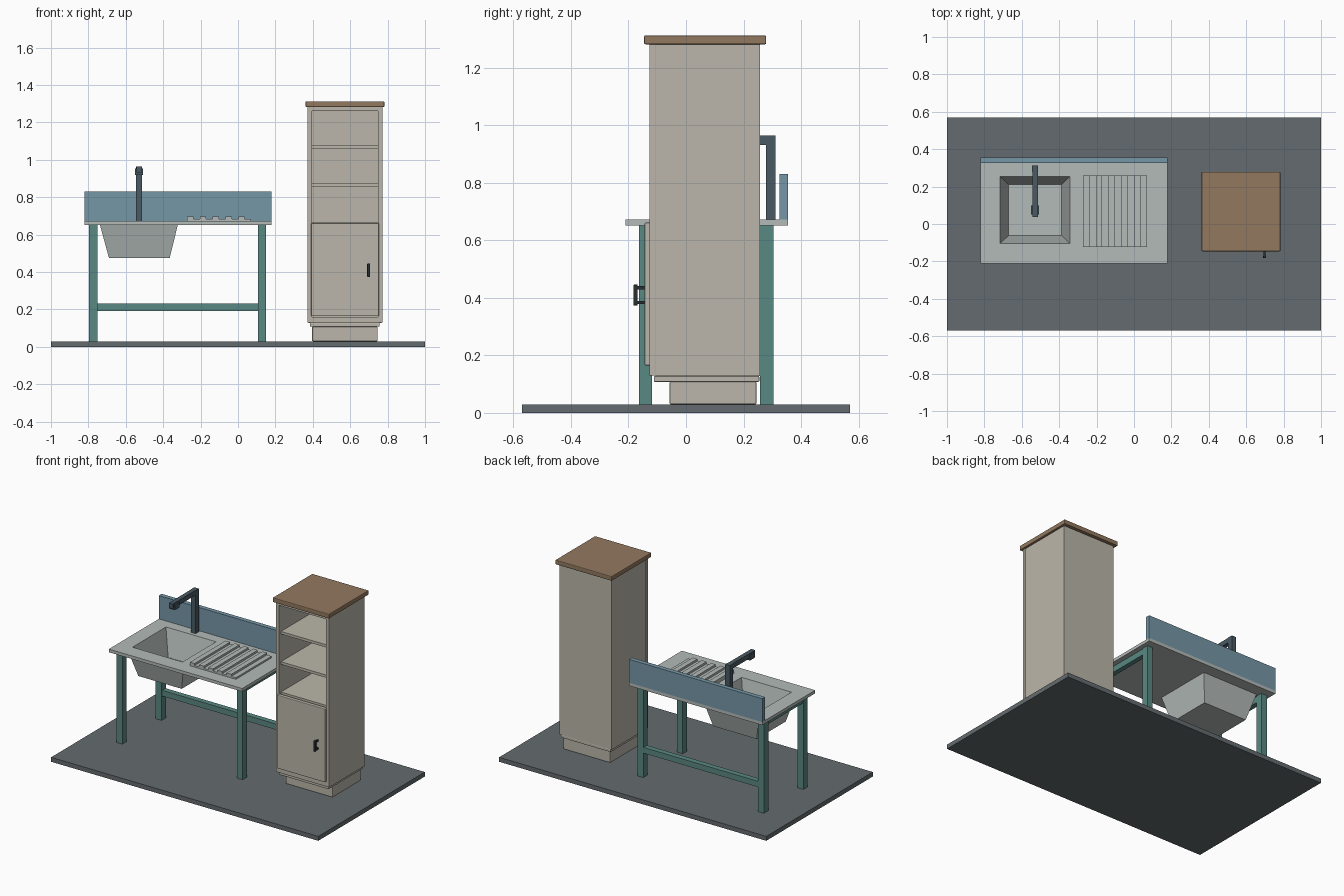
import bpy, bmesh

if "Cube" in bpy.data.objects:
    bpy.data.objects.remove(bpy.data.objects["Cube"])


def material(name, r, g, b):
    m = bpy.data.materials.new(name)
    m.diffuse_color = tuple((c / 255) ** 2.2 for c in (r, g, b)) + (1,)
    m.use_nodes = True
    m.node_tree.nodes["Principled BSDF"].inputs["Base Color"].default_value = m.diffuse_color
    return m


SLATE = material("slate", 100, 107, 110)
STEEL = material("steel", 178, 186, 183)
TEAL = material("teal", 90, 135, 130)
BLUE = material("blue", 117, 150, 166)
DARK = material("dark_metal", 75, 90, 100)
CREAM = material("cream", 186, 181, 169)
WOOD = material("wood", 145, 120, 95)
BLACK = material("black", 45, 50, 54)


def finish(name, bm, mat, bevel=0):
    bmesh.ops.recalc_face_normals(bm, faces=bm.faces)
    me = bpy.data.meshes.new(name)
    bm.to_mesh(me)
    bm.free()
    ob = bpy.data.objects.new(name, me)
    bpy.context.collection.objects.link(ob)
    me.materials.append(mat)
    if bevel:
        mod = ob.modifiers.new("bevel", "BEVEL")
        mod.width, mod.segments = bevel, 2
    return ob


def box(name, x, y, z, mat, bevel=0):
    bm = bmesh.new()
    bmesh.ops.create_cube(bm, size=1)
    for v in bm.verts:
        v.co = [a + (b - a) * (c + 0.5) for (a, b), c in zip((x, y, z), v.co)]
    return finish(name, bm, mat, bevel)


def rect(bm, x, y, z):
    return [bm.verts.new((a, b, z)) for a, b in
            ((x[0], y[0]), (x[1], y[0]), (x[1], y[1]), (x[0], y[1]))]


def loft(bm, loops):
    # Join a chain of four-point loops with quads
    for a, b in zip(loops, loops[1:]):
        for i in range(4):
            j = (i + 1) % 4
            bm.faces.new((a[i], a[j], b[j], b[i]))


# Floor slab
box("floor", (-1, 1), (-0.57, 0.57), (0, 0.03), SLATE)

# Worktop and tapered basin as one continuous closed shell
bm = bmesh.new()
loops = [rect(bm, *r) for r in (
    ((-0.69, -0.365), (-0.08, 0.23), 0.476),
    ((-0.738, -0.322), (-0.125, 0.275), 0.652),
    ((-0.82, 0.178), (-0.21, 0.355), 0.652),
    ((-0.82, 0.178), (-0.21, 0.355), 0.673),
    ((-0.717, -0.343), (-0.104, 0.254), 0.673),
    ((-0.67, -0.387), (-0.062, 0.21), 0.496))]
loft(bm, loops)
bm.faces.new(loops[0])
bm.faces.new(loops[-1])
finish("worktop_with_basin", bm, STEEL)
box("splashback", (-0.82, 0.178), (0.325, 0.355), (0.673, 0.831), BLUE)

# Draining board with raised ribs
box("drain_base", (-0.273, 0.07), (-0.123, 0.258), (0.673, 0.684), STEEL)
for i in range(5):
    x = -0.273 + i * 0.0686
    box(f"drain_rib_{i + 1}", (x, x + 0.0343), (-0.123, 0.258), (0.684, 0.698), STEEL)

# Table legs, side rails and back stretcher
for side, x in (("left", (-0.796, -0.752)), ("right", (0.107, 0.149))):
    box(f"front_leg_{side}", x, (-0.163, -0.118), (0.03, 0.652), TEAL)
    box(f"back_leg_{side}", x, (0.257, 0.304), (0.03, 0.652), TEAL)
    box(f"side_rail_{side}", (x[0] + 0.005, x[1] - 0.005), (-0.118, 0.257), (0.612, 0.652), TEAL)
box("back_stretcher", (-0.752, 0.107), (0.262, 0.299), (0.193, 0.232), TEAL)

# Tap
box("tap_post", (-0.546, -0.512), (0.278, 0.312), (0.673, 0.965), DARK)
box("tap_arm", (-0.544, -0.514), (0.037, 0.278), (0.932, 0.965), DARK)
box("tap_nozzle", (-0.55, -0.508), (0.05, 0.1), (0.92, 0.955), DARK)

# Cabinet carcass
box("plinth", (0.396, 0.747), (-0.057, 0.245), (0.03, 0.108), CREAM, 0.004)
box("base_moulding", (0.385, 0.757), (-0.112, 0.255), (0.108, 0.128), CREAM, 0.003)
for side, x in (("left", (0.376, 0.396)), ("right", (0.748, 0.768))):
    box(f"cabinet_side_{side}", x, (-0.106, 0.257), (0.128, 1.283), CREAM)
box("cabinet_back", (0.396, 0.748), (0.237, 0.257), (0.128, 1.283), CREAM)
for name, z, y in (("cabinet_bottom", 0.128, -0.106), ("middle_shelf", 0.65, -0.106),
                   ("lower_shelf", 0.855, -0.106), ("upper_shelf", 1.06, -0.106),
                   ("cabinet_ceiling", 1.265, -0.106)):
    box(name, (0.396, 0.748), (y, 0.237), (z, z + 0.018), CREAM)

# Face frame, one closed ring
bm = bmesh.new()
pts = []
for y in (-0.127, -0.106):
    for x, z in (((0.372, 0.772), (0.13, 1.283)), ((0.396, 0.748), (0.16, 1.262))):
        pts.append([bm.verts.new((a, y, b)) for a, b in
                    ((x[0], z[0]), (x[1], z[0]), (x[1], z[1]), (x[0], z[1]))])
loft(bm, [pts[0], pts[1], pts[3], pts[2], pts[0]])
finish("face_frame", bm, CREAM, 0.002)

# Cabinet top
box("cabinet_top", (0.361, 0.783), (-0.146, 0.279), (1.282, 1.313), WOOD, 0.005)

# Door and pull handle
box("door", (0.391, 0.753), (-0.144, -0.118), (0.165, 0.662), CREAM, 0.004)
box("handle_bar", (0.691, 0.705), (-0.183, -0.168), (0.374, 0.446), BLACK, 0.002)
for name, z in (("upper", 0.436), ("lower", 0.384)):
    box(f"handle_post_{name}", (0.693, 0.703), (-0.17, -0.143), (z - 0.006, z + 0.006), BLACK)
